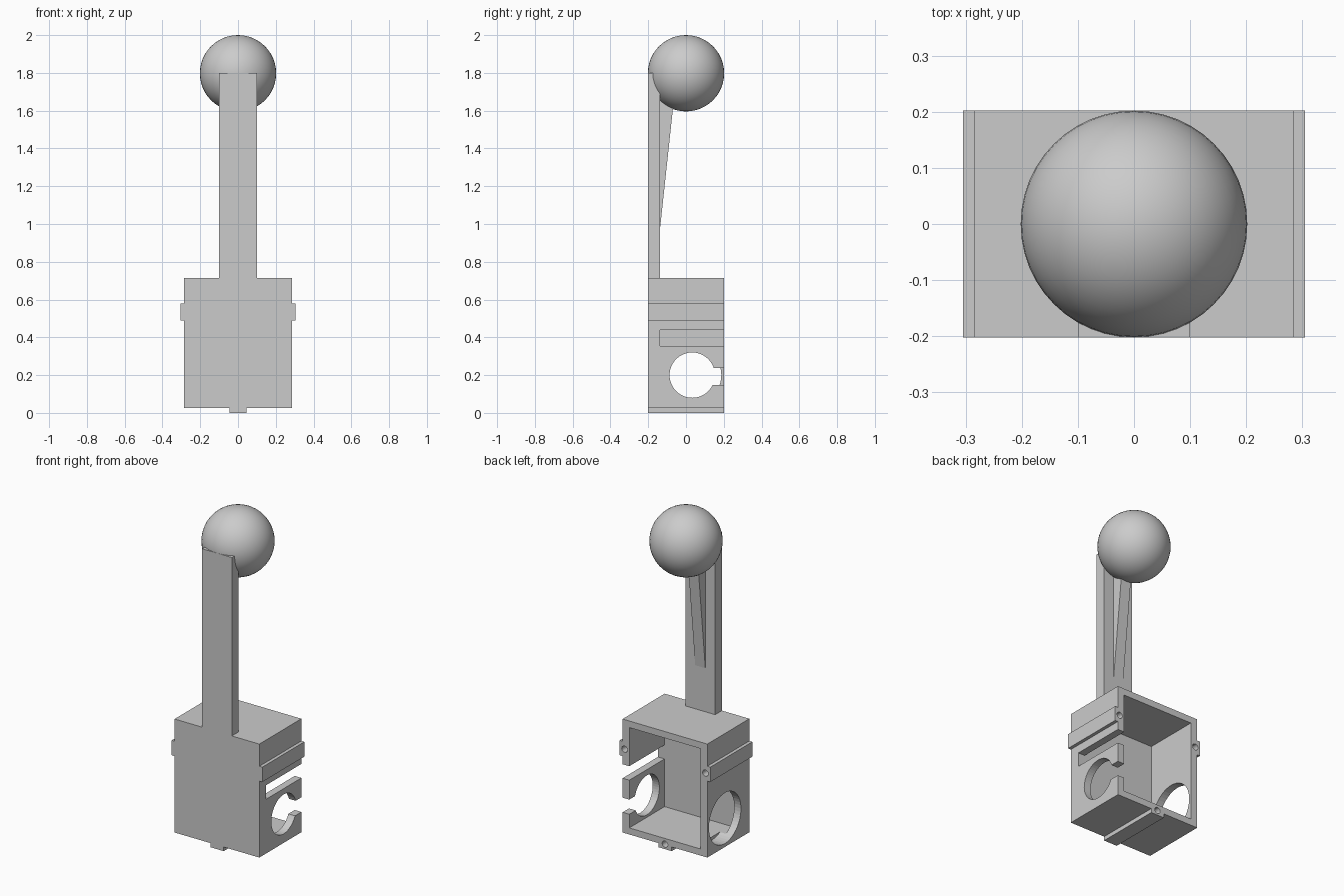
import bpy, bmesh, math
from mathutils import Matrix, Vector

cube = bpy.data.objects.get("Cube")
if cube:
    bpy.data.objects.remove(cube, do_unlink=True)

grey = bpy.data.materials.new("plain grey")
grey.use_nodes = True
grey.diffuse_color = (0.6, 0.6, 0.6, 1)
grey.node_tree.nodes["Principled BSDF"].inputs["Base Color"].default_value = (0.6, 0.6, 0.6, 1)

FRONT, BACK = -0.202, 0.202
INNER_FRONT = -0.137          # back of the front plate and of the arm
TOP, FLOOR = 0.715, 0.025
HALF = 0.285


def finish(name, bm):
    bmesh.ops.recalc_face_normals(bm, faces=bm.faces)
    mesh = bpy.data.meshes.new(name)
    bm.to_mesh(mesh)
    bm.free()
    mesh.materials.append(grey)
    ob = bpy.data.objects.new(name, mesh)
    bpy.context.collection.objects.link(ob)
    return ob


def box(name, x, y, z):
    bm = bmesh.new()
    size = Matrix.Diagonal((x[1] - x[0], y[1] - y[0], z[1] - z[0], 1))
    mid = Vector((sum(x), sum(y), sum(z))) / 2
    bmesh.ops.create_cube(bm, size=1, matrix=Matrix.Translation(mid) @ size)
    return finish(name, bm)


def cylinder(name, centre, radius, depth, axis, sides):
    bm = bmesh.new()
    turn = Matrix.Rotation(math.pi / 2, 4, axis)
    bmesh.ops.create_cone(bm, cap_ends=True, segments=sides, radius1=radius, radius2=radius,
                          depth=depth, matrix=Matrix.Translation(centre) @ turn)
    return finish(name, bm)


def extrude(name, outline, direction):
    bm = bmesh.new()
    face = bm.faces.new([bm.verts.new(p) for p in outline])
    new = bmesh.ops.extrude_face_region(bm, geom=[face])["geom"]
    verts = [v for v in new if isinstance(v, bmesh.types.BMVert)]
    bmesh.ops.translate(bm, verts=verts, vec=direction)
    return finish(name, bm)


def cut(target, cutter):
    cutter.hide_render = True
    mod = target.modifiers.new("cut", 'BOOLEAN')
    mod.operation, mod.solver, mod.object = 'DIFFERENCE', 'EXACT', cutter
    bpy.context.view_layer.objects.active = target
    bpy.ops.object.modifier_apply(modifier=mod.name)
    bpy.data.objects.remove(cutter, do_unlink=True)


# Housing: outline with side rails and bottom rail, run front to back
right_half = [(0.045, 0), (0.045, FLOOR), (HALF, FLOOR), (HALF, 0.49), (0.305, 0.49),
              (0.305, 0.58), (HALF, 0.58), (HALF, TOP)]
outline = right_half + [(-x, z) for x, z in reversed(right_half)]
housing = extrude("housing", [(x, FRONT, z) for x, z in outline], (0, BACK - FRONT, 0))

# Cavity open at the back
cut(housing, box("cavity", (-0.24, 0.24), (INNER_FRONT, 0.4), (0.065, 0.675)))

# Left wall: long slot, and a round hole open to the back
cut(housing, box("slot", (0.2, 0.4), (INNER_FRONT, 0.4), (0.355, 0.44)))
cut(housing, cylinder("clip_hole", (0.3, 0.033, 0.2), 0.12, 0.2, 'Y', 48))
cut(housing, box("clip_mouth", (0.2, 0.4), (0.06, 0.4), (0.148, 0.237)))

# Right wall: larger closed round hole
cut(housing, cylinder("large_hole", (-0.3, 0.033, 0.2), 0.154, 0.2, 'Y', 48))

# Screw holes in the back ends of the rails
for x, z in ((0.272, 0.535), (-0.272, 0.535), (0, 0.03)):
    cut(housing, cylinder("screw_hole", (x, BACK, z), 0.019, 0.3, 'X', 20))

# Arm flush with the front, with a tapering stiffener behind
box("arm", (-0.1, 0.1), (FRONT, INNER_FRONT), (TOP, 1.8))
extrude("arm_stiffener", [(-0.034, INNER_FRONT, 0.98), (-0.034, -0.05, 1.79),
                          (-0.034, INNER_FRONT, 1.79)], (0.068, 0, 0))

# Ball on top
bm = bmesh.new()
bmesh.ops.create_uvsphere(bm, u_segments=48, v_segments=24, radius=0.202,
                          matrix=Matrix.Translation((0, 0, 1.798)))
ball = finish("ball", bm)
for poly in ball.data.polygons:
    poly.use_smooth = True
